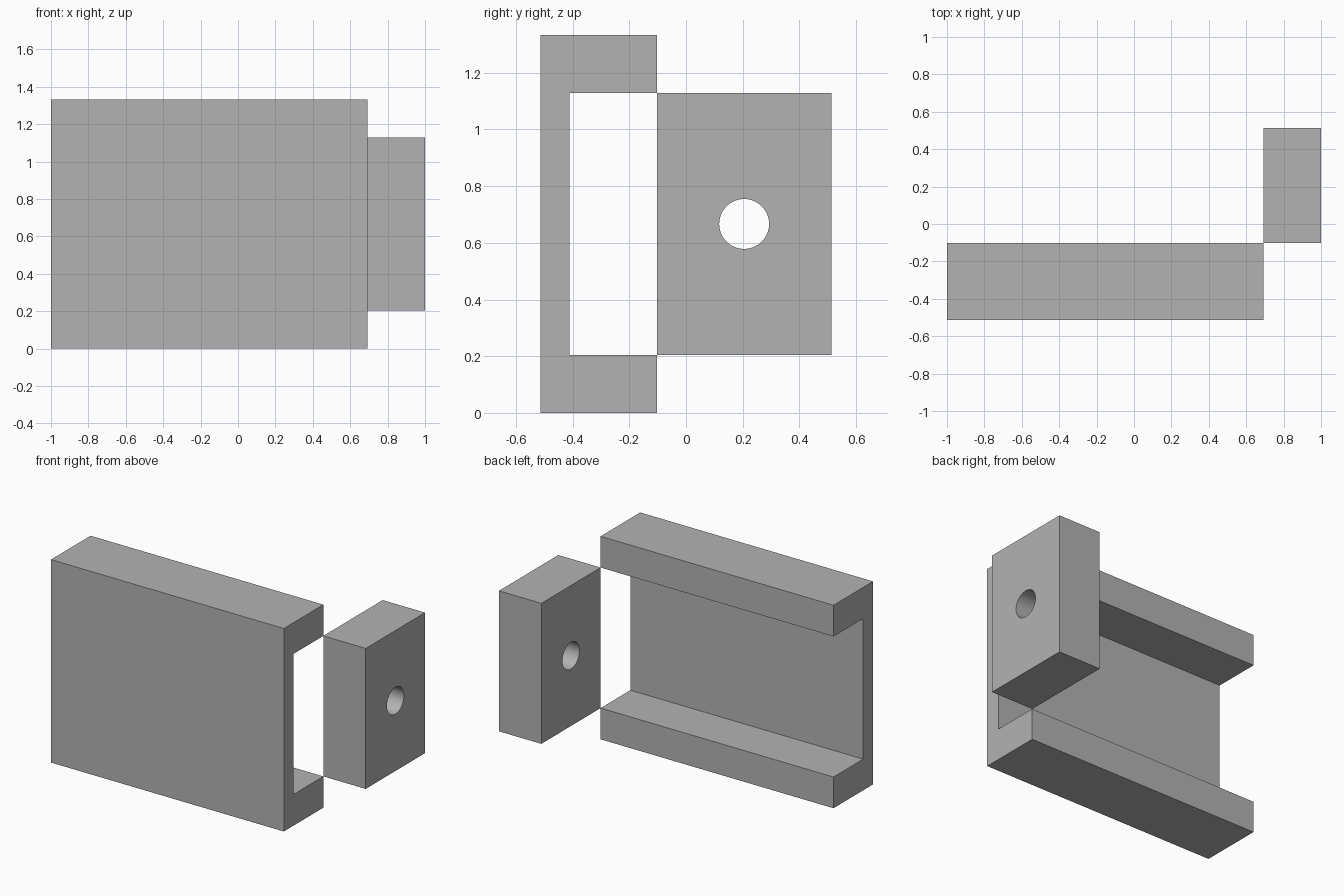
import bpy, bmesh, math

cube = bpy.data.objects.get("Cube")
if cube:
    bpy.data.objects.remove(cube, do_unlink=True)

# One grey for everything
grey = bpy.data.materials.new("mid_grey")
grey.use_nodes = True
colour = (0.45, 0.45, 0.45, 1)
grey.diffuse_color = colour
grey.node_tree.nodes["Principled BSDF"].inputs["Base Color"].default_value = colour

U = 2 / 19.5              # module: the design is 19.5 modules long
LEFT, RIGHT = -1, 1
JOINT = 1 - 3 * U         # where channel ends and block begins
FRONT, BACK = -5 * U, 5 * U
MIDDLE = FRONT + 4 * U
TOP = 13 * U
LIP = 2 * U


def extrude_x(name, profile, x0, x1):
    """Solid made from a (y, z) profile swept along x."""
    bm = bmesh.new()
    face = bm.faces.new([bm.verts.new((x0, y, z)) for y, z in profile])
    result = bmesh.ops.extrude_face_region(bm, geom=[face])
    verts = [v for v in result["geom"] if isinstance(v, bmesh.types.BMVert)]
    bmesh.ops.translate(bm, verts=verts, vec=(x1 - x0, 0, 0))
    bmesh.ops.recalc_face_normals(bm, faces=bm.faces[:])
    mesh = bpy.data.meshes.new(name)
    bm.to_mesh(mesh)
    bm.free()
    mesh.materials.append(grey)
    obj = bpy.data.objects.new(name, mesh)
    bpy.context.scene.collection.objects.link(obj)
    return obj


# C-shaped channel, open to the back
web = FRONT + U
extrude_x("channel", [
    (FRONT, 0), (MIDDLE, 0), (MIDDLE, LIP), (web, LIP),
    (web, TOP - LIP), (MIDDLE, TOP - LIP), (MIDDLE, TOP), (FRONT, TOP),
], LEFT, JOINT)

# Block touching the channel along its back corner
block = extrude_x("drilled_block", [
    (MIDDLE, LIP), (BACK, LIP), (BACK, TOP - LIP), (MIDDLE, TOP - LIP),
], JOINT, RIGHT)

# Round through hole
radius, sides = 0.088, 64
cy, cz = (MIDDLE + BACK) / 2, TOP / 2
circle = [(cy + radius * math.cos(math.tau * i / sides),
           cz + radius * math.sin(math.tau * i / sides)) for i in range(sides)]
cutter = extrude_x("hole_cutter", circle, JOINT - U, RIGHT + U)
cutter.hide_render = True

hole = block.modifiers.new("hole", "BOOLEAN")
hole.operation = "DIFFERENCE"
hole.solver = "EXACT"
hole.object = cutter

bpy.ops.object.select_all(action="DESELECT")
block.select_set(True)
bpy.context.view_layer.objects.active = block
bpy.ops.object.modifier_apply(modifier=hole.name)
bpy.data.objects.remove(cutter, do_unlink=True)
bpy.ops.object.shade_smooth_by_angle(angle=math.radians(30))
